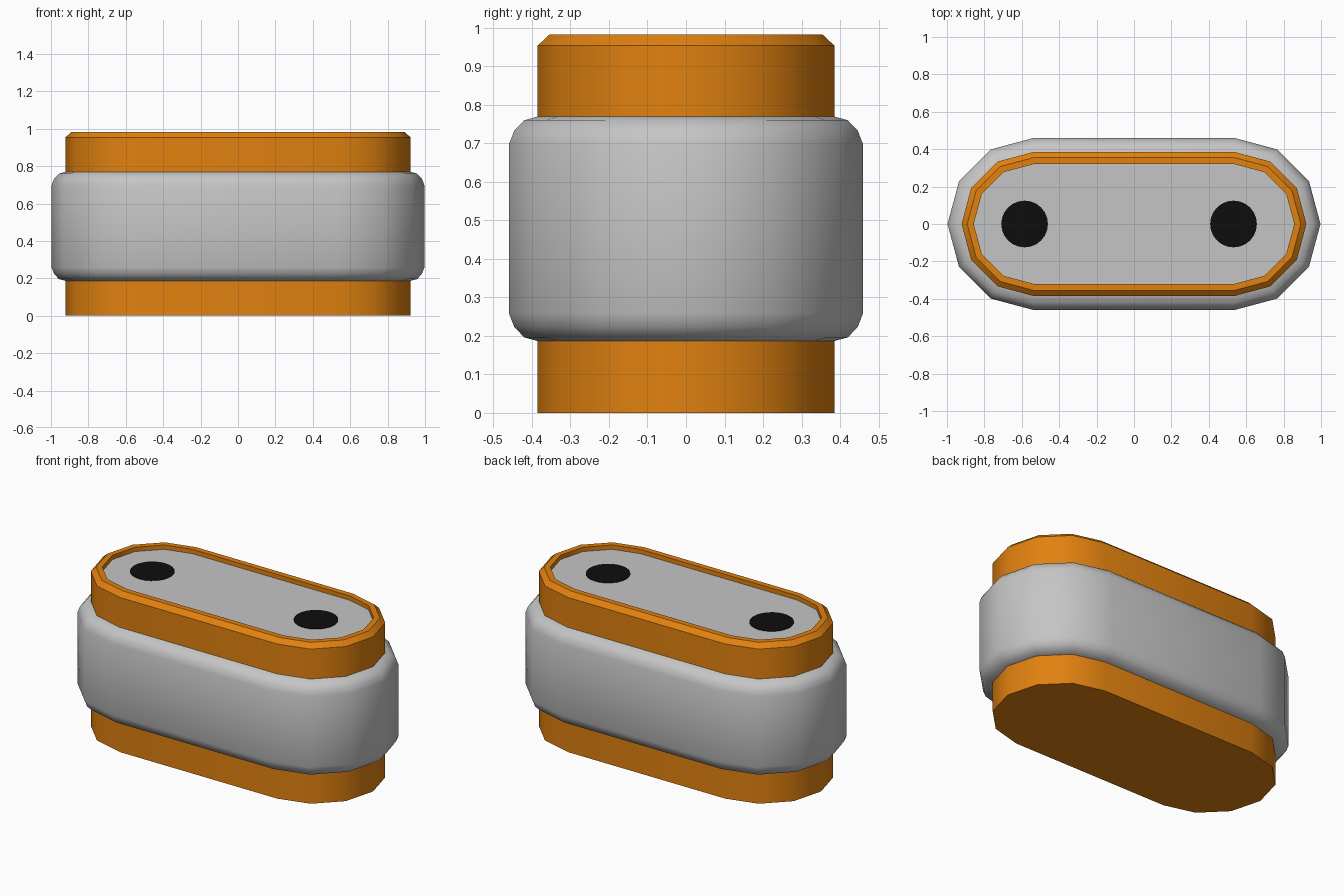
import bpy, bmesh, math

if "Cube" in bpy.data.objects:
    bpy.data.objects.remove(bpy.data.objects["Cube"])

def material(name, rgb):
    m = bpy.data.materials.new(name)
    m.diffuse_color = (*rgb, 1)
    m.use_nodes = True
    m.node_tree.nodes["Principled BSDF"].inputs["Base Color"].default_value = m.diffuse_color
    return m

orange = material("orange", (0.75, 0.22, 0.005))
grey = material("light grey", (0.56, 0.56, 0.56))
black = material("black", (0.004, 0.004, 0.004))

HALF = 0.537  # half the straight length of the stadium outline

def stadium(r, z, seg=6):
    """Rounded-end outline with coarse half-circle ends."""
    pts = []
    for side, start in ((1, -90), (-1, 90)):
        for i in range(seg + 1):
            a = math.radians(start + 180 * i / seg)
            pts.append((side * HALF + r * math.cos(a), r * math.sin(a), z))
    return pts

def finish(name, bm, mat, smooth=False):
    me = bpy.data.meshes.new(name)
    bm.to_mesh(me)
    bm.free()
    ob = bpy.data.objects.new(name, me)
    bpy.context.collection.objects.link(ob)
    me.materials.append(mat)
    if smooth:
        bpy.context.view_layer.objects.active = ob
        ob.select_set(True)
        bpy.ops.object.shade_smooth_by_angle(angle=math.radians(40))
        ob.select_set(False)
    return ob

def loft(name, profile, mat, cap_start=False, cap_end=False):
    """Skin stadium outlines given as (radius, height)."""
    bm = bmesh.new()
    rings = [[bm.verts.new(p) for p in stadium(r, z)] for r, z in profile]
    n = len(rings[0])
    for a, b in zip(rings, rings[1:]):
        for i in range(n):
            j = (i + 1) % n
            bm.faces.new((a[i], a[j], b[j], b[i]))
    if cap_start:
        bm.faces.new(rings[0][::-1])
    if cap_end:
        bm.faces.new(rings[-1])
    return finish(name, bm, mat, True)

# Orange body with chamfered rim and recessed top
FLOOR = 0.955
body = loft("body", [(0.385, 0), (0.385, 0.954), (0.355, 0.982), (0.32, 0.982),
                     (0.32, FLOOR)], orange, cap_start=True, cap_end=True)
body.data.materials.append(grey)
for f in body.data.polygons:
    if f.normal.z > 0.9 and abs(f.center.z - FLOOR) < 0.001:
        f.material_index = 1

# Grey sleeve with rounded edges
edge = [(0.383, 0.0), (0.42, 0.01), (0.446, 0.037), (0.46, 0.073)]
loft("sleeve", [(r, 0.186 + d) for r, d in edge] +
     [(r, 0.77 - d) for r, d in reversed(edge)], grey)

# Two black dots on the recessed top
for name, x in (("left_dot", -0.585), ("right_dot", 0.532)):
    bm = bmesh.new()
    bmesh.ops.create_cone(bm, cap_ends=True, segments=24, radius1=0.125,
                          radius2=0.125, depth=0.004)
    bmesh.ops.translate(bm, verts=bm.verts, vec=(x, 0, FLOOR + 0.001))
    finish(name, bm, black)
